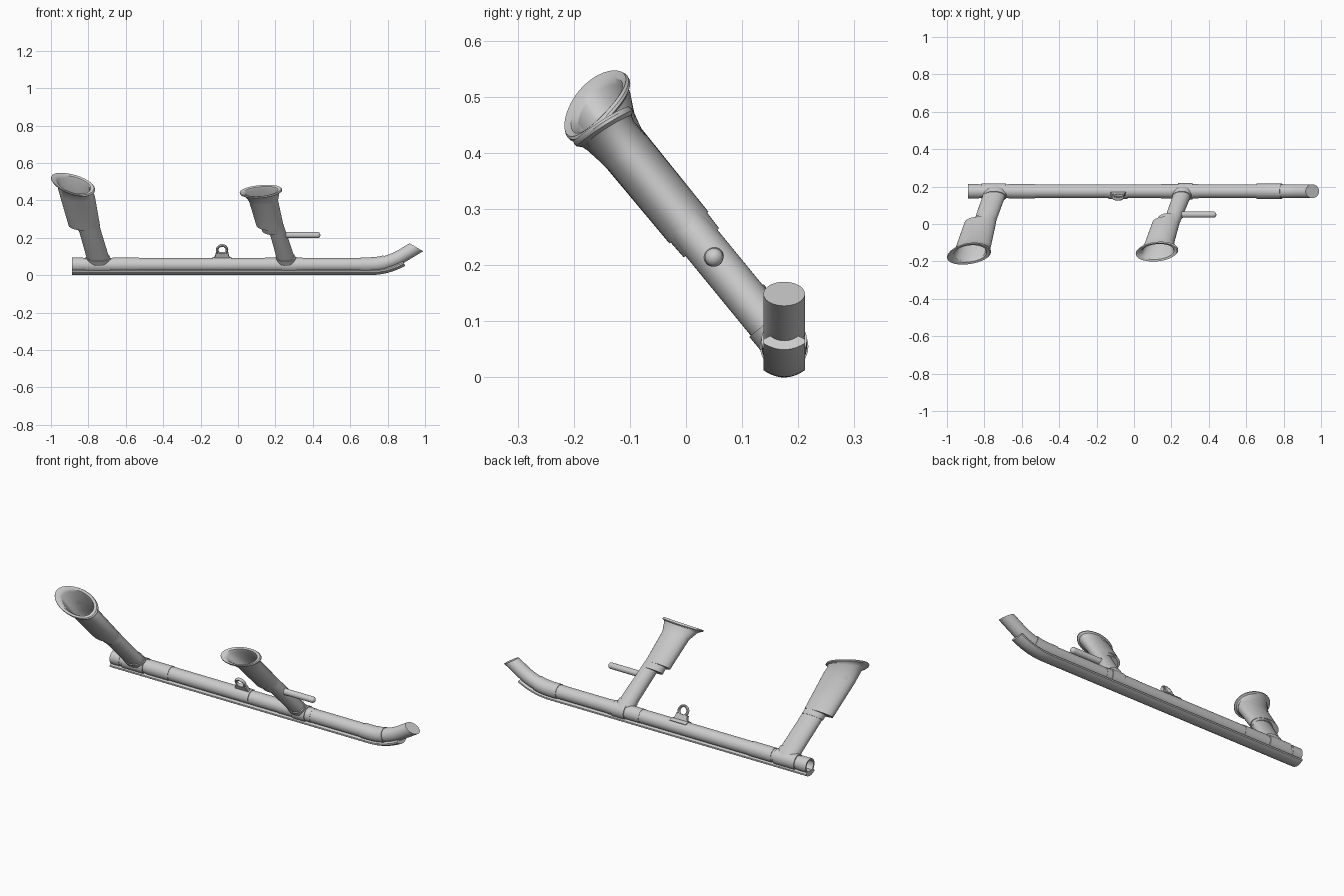
import bpy, bmesh
from math import sin, cos, pi, radians
from mathutils import Vector as V

if "Cube" in bpy.data.objects:
    bpy.data.objects.remove(bpy.data.objects["Cube"])

N = 40
Y0, Z0, R = 0.175, 0.055, 0.037
BEND_X, BEND_R, BEND_A = 0.70, 0.35, radians(31)


def finish(name, bm, angle=32):
    bmesh.ops.recalc_face_normals(bm, faces=bm.faces)
    me = bpy.data.meshes.new(name)
    bm.to_mesh(me)
    bm.free()
    ob = bpy.data.objects.new(name, me)
    bpy.context.collection.objects.link(ob)
    bpy.ops.object.select_all(action='DESELECT')
    ob.select_set(True)
    bpy.context.view_layer.objects.active = ob
    bpy.ops.object.shade_smooth_by_angle(angle=radians(angle))
    return ob


def loft(name, rings, closed=False):
    """Skin a list of point rings; cap both ends unless closed into a loop."""
    bm = bmesh.new()
    vs = [[bm.verts.new(p) for p in r] for r in rings]
    n = len(rings[0])
    pairs = list(zip(vs, vs[1:])) + ([(vs[-1], vs[0])] if closed else [])
    for a, b in pairs:
        for i in range(n):
            j = (i + 1) % n
            bm.faces.new((a[i], a[j], b[j], b[i]))
    if not closed:
        bm.faces.new(vs[0])
        bm.faces.new(vs[-1])
    return finish(name, bm)


def ring(c, u, v, saddle=V((0, 0, 0))):
    c, u, v = V(c), V(u), V(v)
    return [c + u * cos(t) + v * sin(t) + saddle * cos(2 * t)
            for t in (2 * pi * i / N for i in range(N))]


def path(s):
    """Runner centre line: straight, bend, straight. Returns point, tangent, normal."""
    a = min(max((s - BEND_X) / BEND_R, 0), BEND_A)
    rest = max(s - BEND_X - BEND_R * BEND_A, 0)
    t, n = V((cos(a), 0, sin(a))), V((-sin(a), 0, cos(a)))
    x = min(s, BEND_X) + BEND_R * sin(a)
    return V((x, Y0, Z0 + BEND_R * (1 - cos(a)))) + t * rest, t, n


def stations(a, b):
    e = BEND_X + BEND_R * BEND_A
    mid = [BEND_X + (e - BEND_X) * i / 12 for i in range(13)]
    return [a] + [s for s in mid if a < s < b] + [b]


def pipe_ring(s, r, shear=0):
    p, t, n = path(s)
    return ring(p, (0, r, 0), n * r - t * shear)


# Runner tube with open rear end and angled tip
S_END = 0.975
rings = [pipe_ring(-0.83, 0.031), pipe_ring(-0.887, 0.031)]
rings += [pipe_ring(s, R) for s in stations(-0.887, 0.93)]
rings.append(pipe_ring(S_END, R, 0.02))
loft("runner_tube", rings)

# Sleeves around the runner
for name, a, b, r in (("rear_end_sleeve", -0.887, -0.83, 0.0395),
                      ("rear_tee_sleeve", -0.815, -0.685, 0.0425),
                      ("rear_joint_sleeve", -0.67, -0.53, 0.0395),
                      ("front_tee_sleeve", 0.145, 0.345, 0.0385),
                      ("front_tee_collar", 0.235, 0.312, 0.043),
                      ("bend_sleeve", 0.655, 0.79, 0.0405)):
    st = stations(a, b)
    inner = 0.032
    loft(name, [pipe_ring(s, r) for s in st] + [pipe_ring(s, inner) for s in reversed(st)], True)

# Skid shoe: curved wear strip under the runner
rings = []
for s in stations(-0.887, 0.875):
    p, t, n = path(s)
    sec = [(-0.037, -0.034), (-0.037, -0.042)]
    sec += [(0.037 * k / 5, -0.055 + 0.013 * (k / 5) ** 2) for k in range(-4, 5)]
    sec += [(0.037, -0.042), (0.037, -0.034), (0.025, -0.027), (-0.025, -0.027)]
    rings.append([p + V((0, y, 0)) + n * h for y, h in sec])
loft("skid_shoe", rings)

# Legs: oval sections slanted back from the runner
ACROSS = V((0, 0.77, 0.63))
ALONG = V((-0.3, -0.6, 0.74)).normalized()


def leg_ring(z, x0, x1, half):
    return ring(((x0 + x1) / 2, Y0 - (z - 0.06) * 0.82, z), ((x1 - x0) / 2, 0, 0), ACROSS * half)


def flange_ring(c, u, v, k, lift, saddle):
    return ring(V(c) + ALONG * lift, V(u) * k, V(v) * k, ALONG * saddle)


def leg(side, lower, mid, upper, c, u, v, saddle):
    loft(side + "_leg_lower", [leg_ring(*q) for q in lower])
    loft(side + "_leg_collar", [leg_ring(*q) for q in mid])
    rings = [leg_ring(*q) for q in upper]
    # flared lip and hollow mouth
    for k, lift in ((0.82, -0.025), (0.88, -0.014), (1.0, -0.008), (1.01, -0.002),
                    (0.98, 0.003), (0.82, -0.002), (0.74, -0.014)):
        rings.append(flange_ring(c, u, v, k, lift, saddle))
    z, x0, x1, h = upper[-1]
    rings.append(leg_ring(z - 0.04, x0 + 0.022, x1 - 0.008, h * 0.78))
    z, x0, x1, h = upper[0]
    rings.append(leg_ring(z + 0.03, x0 + 0.012, x1 - 0.012, h * 0.78))
    loft(side + "_leg_upper", rings)


leg("rear",
    [(0.06, -0.798, -0.678, 0.036), (0.096, -0.81, -0.69, 0.037), (0.30, -0.868, -0.752, 0.037)],
    [(0.245, -0.856, -0.735, 0.041), (0.29, -0.87, -0.75, 0.041)],
    [(0.267, -0.906, -0.738, 0.045), (0.425, -0.952, -0.766, 0.047)],
    (-0.882, -0.162, 0.488), (0.116, 0.018, -0.026), (-0.008, 0.053, 0.054), 0.004)
leg("front",
    [(0.06, 0.212, 0.31, 0.036), (0.11, 0.202, 0.297, 0.037), (0.30, 0.148, 0.232, 0.037)],
    [(0.24, 0.128, 0.25, 0.041), (0.285, 0.12, 0.236, 0.043)],
    [(0.267, 0.098, 0.243, 0.045), (0.40, 0.058, 0.214, 0.046)],
    (0.122, -0.15, 0.45), (0.112, 0.006, 0.008), (0.006, 0.05, 0.031), 0.001)

# Tee sockets where legs meet the runner
for side, x0, x1 in (("rear", -0.808, -0.682), ("front", 0.206, 0.309)):
    loft(side + "_leg_socket", [leg_ring(0.06, x0 + 0.005, x1 + 0.005, 0.040),
                                leg_ring(0.098, x0 - 0.003, x1 - 0.003, 0.0405)])

# Foot peg on the front leg, with flared root and rounded end
prof = [(0.19, 0.022), (0.235, 0.022), (0.262, 0.0165), (0.425, 0.0165)]
prof += [(0.425 + 0.0155 * sin(a), 0.0165 * cos(a)) for a in (0.4, 0.8, 1.2, 1.5)]
loft("foot_peg", [ring((x, 0.05, 0.214), (0, r, 0), (0, 0, r)) for x, r in prof])

# Tow eye: saddle strap on the tube, tilted tapered plate and ring
XE = -0.085
arc = [radians(60 + 125 * i / 14) for i in range(15)]
loft("tow_eye_strap", [[V((XE + sx * 0.05, Y0 + r * cos(a), Z0 + r * sin(a)))
                        for sx, r in ((-1, 0.035), (1, 0.035), (1, 0.0415), (-1, 0.0415))]
                       for a in arc])
up, out = V((0, -0.42, 0.907)), V((0, 0.907, 0.42))
base = V((XE, 0.166, 0.088))
loft("tow_eye_plate", [[base + up * h + V((sx * w, 0, 0)) + out * (sy * 0.009)
                        for sx, sy in ((-1, -1), (1, -1), (1, 1), (-1, 1))]
                       for h, w in ((-0.005, 0.046), (0.018, 0.036), (0.034, 0.033))])
c = base + up * 0.052
rings = []
for i in range(32):
    a = 2 * pi * i / 32
    d = V((1, 0, 0)) * cos(a) + up * sin(a)
    rings.append([c + d * (0.026 + 0.007 * cos(b)) + out * (0.009 * sin(b))
                  for b in (2 * pi * k / 12 for k in range(12))])
loft("tow_eye_ring", rings, True)
